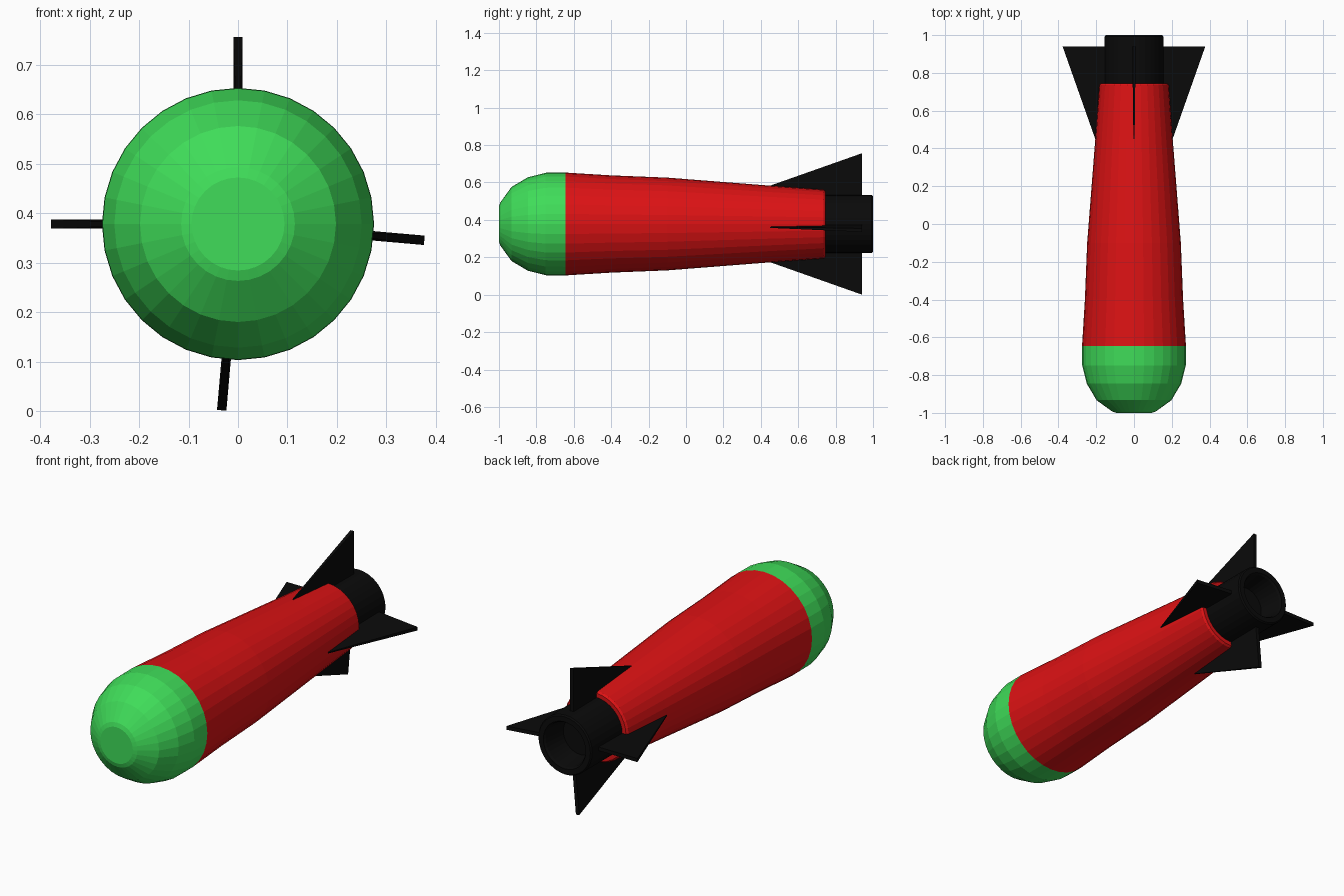
import bpy, bmesh
from math import radians, cos, sin, pi
from mathutils import Matrix

if "Cube" in bpy.data.objects:
    bpy.data.objects.remove(bpy.data.objects["Cube"])

CZ = 0.378      # height of the long axis
SIDES = 32


def material(name, rgb):
    m = bpy.data.materials.new(name)
    m.diffuse_color = (*rgb, 1)
    m.use_nodes = True
    m.node_tree.nodes["Principled BSDF"].inputs["Base Color"].default_value = m.diffuse_color
    return m


RED = material("red", (0.72, 0.006, 0.007))
GREEN = material("green", (0.05, 0.72, 0.10))
BLACK = material("black", (0.003, 0.003, 0.003))


def finish(name, bm, mat):
    bmesh.ops.recalc_face_normals(bm, faces=bm.faces)
    mesh = bpy.data.meshes.new(name)
    bm.to_mesh(mesh)
    bm.free()
    mesh.materials.append(mat)
    obj = bpy.data.objects.new(name, mesh)
    obj.location.z = CZ
    bpy.context.collection.objects.link(obj)
    return obj


def lathe(name, profile, mat, cap_start=False, cap_end=False):
    """Turn (y, radius) points around the y axis."""
    bm = bmesh.new()
    rings = [[bm.verts.new((r * cos(2 * pi * i / SIDES), y, r * sin(2 * pi * i / SIDES)))
              for i in range(SIDES)] for y, r in profile]
    for a, b in zip(rings, rings[1:]):
        for i in range(SIDES):
            j = (i + 1) % SIDES
            bm.faces.new((a[i], a[j], b[j], b[i]))
    if cap_start:
        bm.faces.new(rings[0])
    if cap_end:
        bm.faces.new(rings[-1])
    return finish(name, bm, mat)


# Rounded nose with a small flat tip
lathe("nose", [(-1.0, 0.094), (-0.993, 0.115), (-0.933, 0.198), (-0.845, 0.25),
               (-0.75, 0.274), (-0.645, 0.275)], GREEN, cap_start=True)

# Tapering body with a bevelled rear rim
lathe("body", [(-0.645, 0.275), (-0.4, 0.26), (-0.1, 0.248), (0.45, 0.205),
               (0.735, 0.184), (0.745, 0.176), (0.745, 0.15)], RED)

# Hollow exhaust nozzle
lathe("nozzle", [(0.73, 0.155), (0.993, 0.155), (1.0, 0.149), (1.0, 0.122),
                 (0.99, 0.115), (0.87, 0.098)], BLACK, cap_end=True)

# Four wedge-shaped fins: thin leading edge, thick trailing edge
FIN = [(0.45, 0.205, 0.003), (0.94, 0.378, 0.0095),
       (0.94, 0.14, 0.0095), (0.45, 0.14, 0.003)]   # y, radius, half thickness
for name, angle in (("top_fin", 90), ("left_fin", 180), ("bottom_fin", 265), ("right_fin", 355)):
    bm = bmesh.new()
    a = [bm.verts.new((r, y, t)) for y, r, t in FIN]
    b = [bm.verts.new((r, y, -t)) for y, r, t in FIN]
    bm.faces.new(a)
    bm.faces.new(b[::-1])
    for i in range(4):
        j = (i + 1) % 4
        bm.faces.new((a[i], b[i], b[j], a[j]))
    bm.transform(Matrix.Rotation(radians(-angle), 4, 'Y'))
    finish(name, bm, BLACK)
